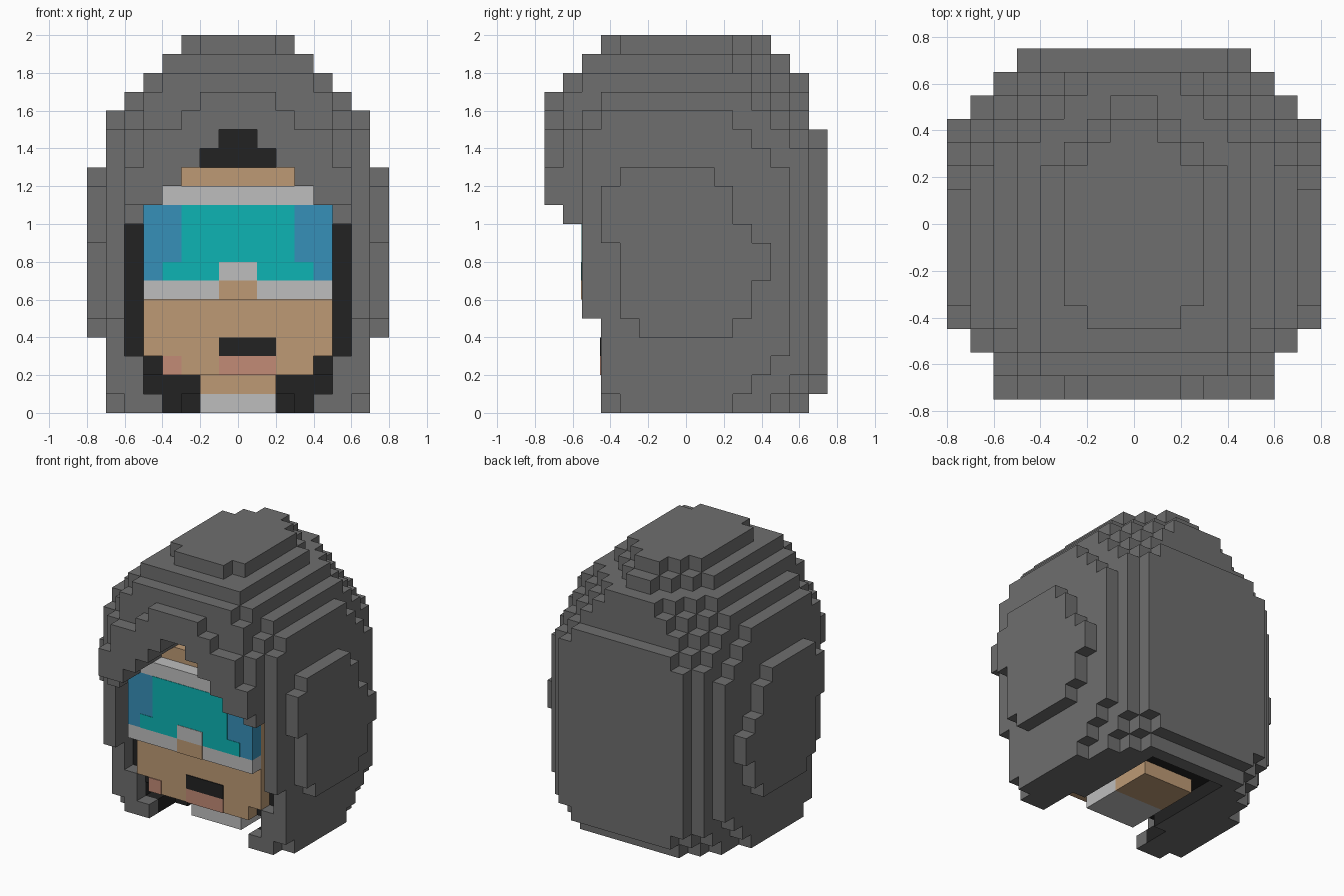
import bpy, bmesh
from mathutils import Vector

cube = bpy.data.objects.get("Cube")
if cube:
    bpy.data.objects.remove(cube, do_unlink=True)

STEP = 0.1  # block size; all part sizes below are counted in blocks


def material(name, *rgb):
    m = bpy.data.materials.new(name)
    m.use_nodes = True
    m.diffuse_color = (*rgb, 1)
    m.node_tree.nodes["Principled BSDF"].inputs["Base Color"].default_value = (*rgb, 1)
    return m


GREY = material("hood grey", 0.156, 0.156, 0.156)
BLACK = material("lining black", 0.016, 0.016, 0.016)
SKIN = material("skin tan", 0.509, 0.323, 0.178)
WHITE = material("frame light grey", 0.515, 0.515, 0.515)
TEAL = material("visor teal", 0.004, 0.451, 0.451)
BLUE = material("visor blue", 0.037, 0.279, 0.479)
PINK = material("lip pink", 0.539, 0.258, 0.181)


def finish(name, bm, *mats):
    me = bpy.data.meshes.new(name)
    bm.to_mesh(me)
    bm.free()
    for m in mats:
        me.materials.append(m)
    bpy.context.collection.objects.link(bpy.data.objects.new(name, me))


def box(name, mat, x, y, z):
    """Box spanning the (low, high) pairs x, y and z, in blocks."""
    bm = bmesh.new()
    bmesh.ops.create_cube(bm, size=1)
    for v in bm.verts:
        v.co = Vector([lo + (c + 0.5) * (hi - lo) for c, (lo, hi) in zip(v.co, (x, y, z))]) * STEP
    finish(name, bm, mat)


def half_width(i):
    """Blocks from the middle plane to the outer side of column i."""
    return i + 1 if i >= 0 else -i


def shell(w, j, k):
    """Domed hood: front and back reach of each column at level k."""
    if w > min(7, 22 - k):
        return False
    side = w == 7
    back = min(6.5 if k == 0 or k >= 15 else 7.5, 12.5 - w, 10.5 + k - w - side,
               25.5 - k - w - side - (k >= 18))
    brow = 7.5 if k < 15 or w <= 18 - k else 6.5
    front = min(brow, 4.5 + (k >= 5) + (k >= 10) + (k >= 11), 10.5 + k - w,
                23.5 - k - (k == 19 and w > 2), 26.5 - k - w + (k >= 16 and w < 6))
    if side or k >= 13:
        front = min(front, 12.5 - w)
    return -front < j < back


def pad(w, j, k):
    """Raised rounded pad on each side of the hood."""
    front = 2.5 + (k > 4) + (k > 8) - (k > 11)
    back = 2.5 + (k > 4) + (k > 6) - (k > 8) - (k > 9) - (k > 11)
    return w == 8 and 4 <= k <= 12 and -front < j < back


def hollow(w, j, k):
    """Pointed face opening, neck hole and the pocket holding the head."""
    opening = w <= min(6, 15 - k, 4 + (k > 0) + (k > 2)) and j < (-1 if k < 2 else -3)
    neck_hole = k == 0 and w <= 3 and j < 6
    pocket = 2 <= k < 13 and w <= 4 + (k > 2) and -5 < j < -1
    return opening or neck_hole or pocket


def filled(i, j, k):
    w = half_width(i)
    return 0 <= k < 20 and (shell(w, j, k) or pad(w, j, k)) and not hollow(w, j, k)


# Hood: one quad per exposed block side, then flat areas are merged
solid = {(i, j, k) for i in range(-8, 8) for j in range(-7, 8) for k in range(20)
         if filled(i, j, k)}
bm = bmesh.new()
corners = {}
for block in sorted(solid):
    for axis in range(3):
        for side in (0, 1):
            near = list(block)
            near[axis] += 2 * side - 1
            if tuple(near) in solid:
                continue
            quad = []
            for a, b in ((0, 0), (1, 0), (1, 1), (0, 1)):
                p = list(block)
                p[axis] += side
                p[(axis + 1) % 3] += a
                p[(axis + 2) % 3] += b
                p = tuple(p)
                if p not in corners:
                    corners[p] = bm.verts.new(Vector((p[0], p[1] - 0.5, p[2])) * STEP)
                quad.append(corners[p])
            face = bm.faces.new(quad if side else quad[::-1])
            # Deep inner faces are the black lining
            deep = max(block[1], near[1]) >= -3
            inside = near[2] >= 0 and hollow(half_width(near[0]), near[1], near[2])
            face.material_index = int(deep and inside)
bmesh.ops.dissolve_limit(bm, angle_limit=0.01, verts=bm.verts[:], edges=bm.edges[:],
                         delimit={'MATERIAL'})
finish("hood", bm, GREY, BLACK)

# Head and neck
HEAD = (-4.5, -1.5)
box("head", SKIN, (-5, 5), HEAD, (3, 13))
box("chin", SKIN, (-4, 4), HEAD, (2, 3))
box("neck", SKIN, (-2, 2), (-2.5, 3.5), (1, 2))
box("neck_base", SKIN, (-2, 2), (0.5, 3.5), (0, 1))
box("collar", WHITE, (-2, 2), (-2.5, 0.5), (0, 1))

# Mouth, lip and cheek mark as thin plates on the face
FACE = (-4.56, -4.5)
box("mouth", BLACK, (-1, 2), FACE, (3, 4))
box("lip", PINK, (-1, 2), FACE, (2, 3))
box("cheek_mark", PINK, (-4, -3), FACE, (2, 3))

# Goggles: frame bars and visor, with thin plates for the colour areas
GOGGLES = (-5.5, -4.5)
box("goggle_frame_top", WHITE, (-5, 5), GOGGLES, (11, 12))
box("goggle_frame_bottom", WHITE, (-5, 5), GOGGLES, (6, 7))
box("visor", BLUE, (-5, 5), GOGGLES, (7, 11))
TINT = (-5.53, -5.5)
box("visor_tint_upper", TEAL, (-3, 3), TINT, (8, 11))
box("visor_tint_lower", TEAL, (-4, 4), TINT, (7, 8))
RAISED = (-5.56, -5.5)
box("nose_bridge", WHITE, (-1, 1), RAISED, (7, 8))
box("nose", SKIN, (-1, 1), RAISED, (6, 7))
